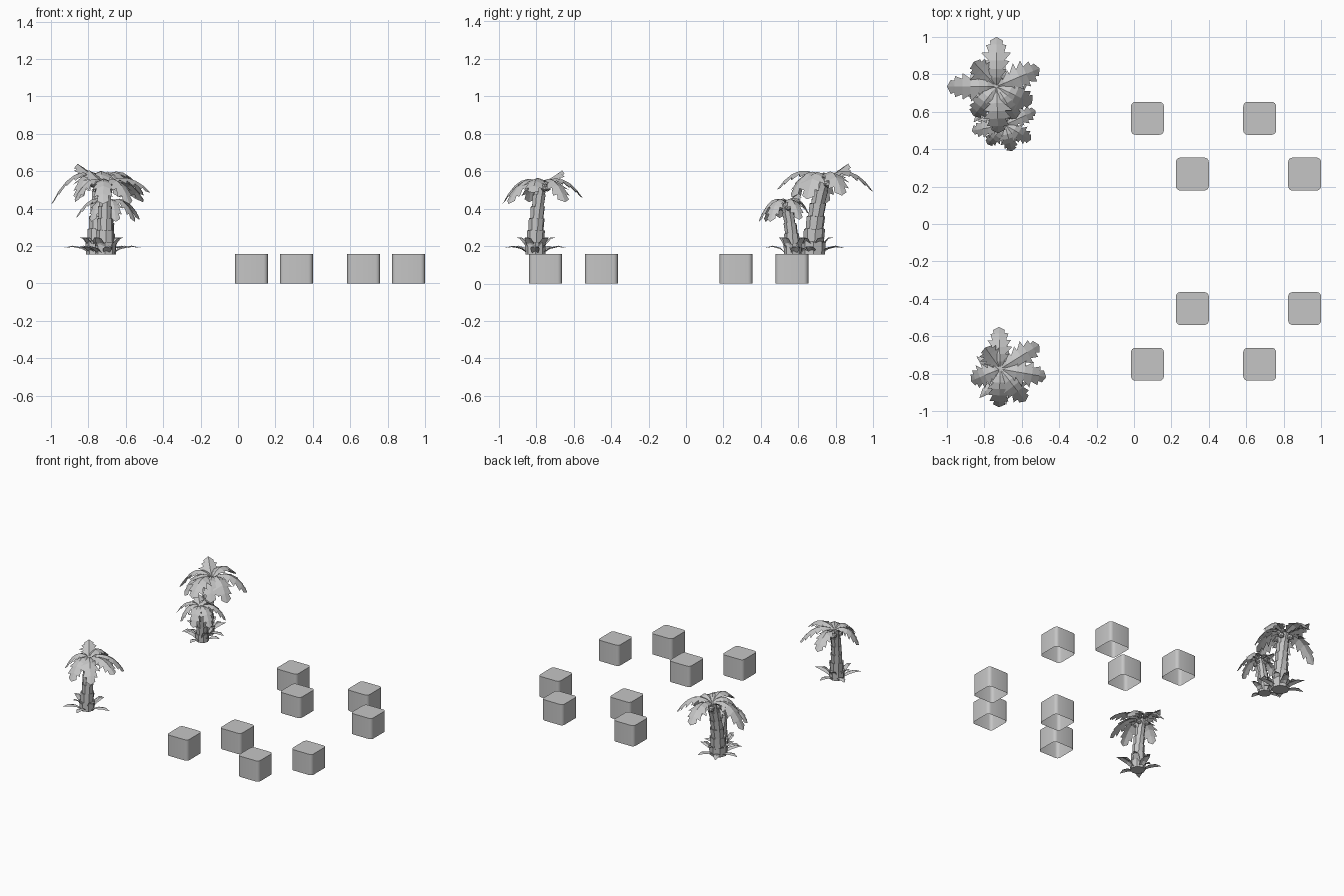
import bpy, bmesh, math, random
from mathutils import Vector

random.seed(4)
if "Cube" in bpy.data.objects:
    bpy.data.objects.remove(bpy.data.objects["Cube"], do_unlink=True)

grey = bpy.data.materials.new("plain_grey")
grey.use_nodes = True
grey.diffuse_color = (0.56, 0.56, 0.56, 1)
grey.node_tree.nodes["Principled BSDF"].inputs["Base Color"].default_value = (0.56, 0.56, 0.56, 1)


def make_object(name, bm):
    mesh = bpy.data.meshes.new(name)
    bm.to_mesh(mesh)
    bm.free()
    mesh.materials.append(grey)
    ob = bpy.data.objects.new(name, mesh)
    bpy.context.collection.objects.link(ob)


def bezier(a, b, c, t):
    return a * (1 - t) ** 2 + b * 2 * t * (1 - t) + c * t * t


# Rounded block, open underneath
def block(name, x, y, half=0.088, height=0.158, radius=0.024):
    bm = bmesh.new()
    ring = []
    for corner in range(4):
        mid = math.radians(45 + 90 * corner)
        cx = math.copysign(half - radius, math.cos(mid))
        cy = math.copysign(half - radius, math.sin(mid))
        for k in range(5):
            a = mid + math.radians(-45 + 22.5 * k)
            ring.append((x + cx + radius * math.cos(a), y + cy + radius * math.sin(a)))
    low = [bm.verts.new((px, py, 0)) for px, py in ring]
    top = [bm.verts.new((px, py, height)) for px, py in ring]
    for i in range(len(ring)):
        j = (i + 1) % len(ring)
        bm.faces.new((low[i], low[j], top[j], top[i])).smooth = True
    bm.faces.new(top)
    for e in bm.edges:
        e.smooth = not any(len(f.verts) > 4 for f in e.link_faces)
    make_object(name, bm)


# Trunk of stacked flaring segments along a gentle bend
def trunk(name, base, top, radius, segments):
    bm = bmesh.new()
    control = Vector((base.x, base.y, (base.z + top.z) / 2))
    sides, previous = 8, None
    for s in range(segments):
        for end in (0, 1):
            t = (s + end) / segments
            p = bezier(base, control, top, t)
            r = radius * (1 + 0.75 * (1 - t) ** 2) * (1.1 if end else 0.92)
            ring = []
            for i in range(sides):
                a = math.tau * i / sides + s * 0.1
                notch = 0.005 * (i % 2) * end
                ring.append(bm.verts.new(p + Vector((r * math.cos(a), r * math.sin(a), notch))))
            if previous:
                for i in range(sides):
                    j = (i + 1) % sides
                    bm.faces.new((previous[i], previous[j], ring[j], ring[i]))
            else:
                bm.faces.new(ring[::-1])
            previous = ring
    bm.faces.new(previous)
    make_object(name, bm)


# Folded leaf, narrow at the stem and pointed, with forward-swept lobes
def frond(bm, crown, azimuth, length, tip, rise, width, lobes=6):
    a = math.radians(azimuth)
    out, side = Vector((math.cos(a), math.sin(a), 0)), Vector((-math.sin(a), math.cos(a), 0))
    control = crown + out * length * 0.55 + Vector((0, 0, rise))
    end = crown + out * length + Vector((0, 0, tip))

    def rib(t):
        return bezier(crown, control, end, t)

    def edge(t, scale, sign):
        w = width * scale * (0.12 + 0.88 * math.sin(math.pi * min(t, 1) ** 1.25) ** 0.75)
        return rib(t) + side * sign * w - Vector((0, 0, 0.4 * w))

    for sign in (1, -1):
        for i in range(lobes):
            t0, t1 = i / lobes, (i + 1) / lobes
            reach = random.uniform(1.0, 1.2)
            last = i == lobes - 1
            pts = [rib(t0), edge(t0, 0.62, sign), edge(t0 + (0.5 if last else 0.95) / lobes, reach, sign),
                   edge(t1, 0.0 if last else 0.62, sign), rib(t1)]
            v = [bm.verts.new(p) for p in pts]
            for tri in ((v[0], v[1], v[2]), (v[0], v[2], v[4]), (v[4], v[2], v[3])):
                bm.faces.new(tri if sign < 0 else tri[::-1])
    bmesh.ops.dissolve_degenerate(bm, edges=bm.edges, dist=0.0001)
    bmesh.ops.remove_doubles(bm, verts=bm.verts, dist=0.0002)


# Pointed ground leaf rising outward, creased along the middle
def spear(bm, base, azimuth, length, height):
    a = math.radians(azimuth)
    out, side = Vector((math.cos(a), math.sin(a), 0)), Vector((-math.sin(a), math.cos(a), 0))
    up = Vector((0, 0, 1))
    start = base + out * 0.03
    end = base + out * length + up * height
    control = base + out * length * 0.55 + up * (height * 0.75 + 0.03)
    rows = []
    for t, w in ((0, 0.012), (0.35, 0.024), (0.7, 0.021), (1, 0.001)):
        p = bezier(start, control, end, t)
        rows.append([bm.verts.new(q) for q in (p - side * w, p + up * w * 0.3, p + side * w)])
    for r0, r1 in zip(rows, rows[1:]):
        for k in (0, 1):
            bm.faces.new((r0[k], r1[k], r1[k + 1], r0[k + 1]))


def palm(name, base, top, radius, segments, width, rise, leaves, grass):
    base, top = Vector(base), Vector(top)
    trunk(name + "_trunk", base, top, radius, segments)
    bm = bmesh.new()
    for azimuth, length, tip in leaves:
        frond(bm, top, azimuth, length, tip, rise if tip < 0 else 0.03, width)
    make_object(name + "_fronds", bm)
    # Nuts hanging under the crown
    bm = bmesh.new()
    for k in range(4):
        nut = bmesh.ops.create_icosphere(bm, subdivisions=1, radius=radius * 0.6)
        a = k * math.tau / 4 + 0.5
        bmesh.ops.translate(bm, verts=nut["verts"], vec=top + Vector(
            (radius * 1.2 * math.cos(a), radius * 1.2 * math.sin(a), -0.025)))
    make_object(name + "_nuts", bm)
    # Ring of ground leaves, alternately low and steep
    bm = bmesh.new()
    count, reach = grass
    for k in range(count):
        steep = k % 2
        spear(bm, base, 360 * k / count + random.uniform(-10, 12),
              reach * (0.6 if steep else random.uniform(0.85, 1.05)), 0.09 if steep else 0.035)
    make_object(name + "_ground_leaves", bm)


palm("front_palm", (-0.71, -0.805, 0.155), (-0.715, -0.775, 0.535), 0.033, 6, 0.062, 0.08,
     [(92, 0.225, -0.08), (32, 0.245, -0.1), (-10, 0.25, -0.05), (-52, 0.22, -0.11),
      (-92, 0.205, -0.11), (202, 0.17, -0.1), (125, 0.14, 0.07)], (10, 0.185))
palm("tall_palm", (-0.75, 0.68, 0.155), (-0.735, 0.735, 0.56), 0.039, 6, 0.07, 0.11,
     [(90, 0.265, -0.07), (180, 0.265, -0.14), (23, 0.25, -0.09), (-25, 0.21, -0.11),
      (-88, 0.25, -0.06), (-58, 0.2, -0.1), (232, 0.2, -0.11), (133, 0.18, 0.08)], (12, 0.18))
palm("small_palm", (-0.7, 0.57, 0.155), (-0.69, 0.53, 0.43), 0.029, 5, 0.047, 0.075,
     [(-75, 0.145, -0.1), (190, 0.18, -0.08), (25, 0.18, -0.09), (-30, 0.16, -0.1),
      (100, 0.13, -0.06), (228, 0.14, -0.1), (133, 0.1, 0.05)], (8, 0.15))

# Two staggered groups of blocks
for group, y in (("back", 0.565), ("front", -0.75)):
    for k, x in enumerate((0.072, 0.672)):
        block(f"{group}_block_{k}_outer", x, y)
        block(f"{group}_block_{k}_inner", x + 0.24, y + (-0.298 if y > 0 else 0.298))
